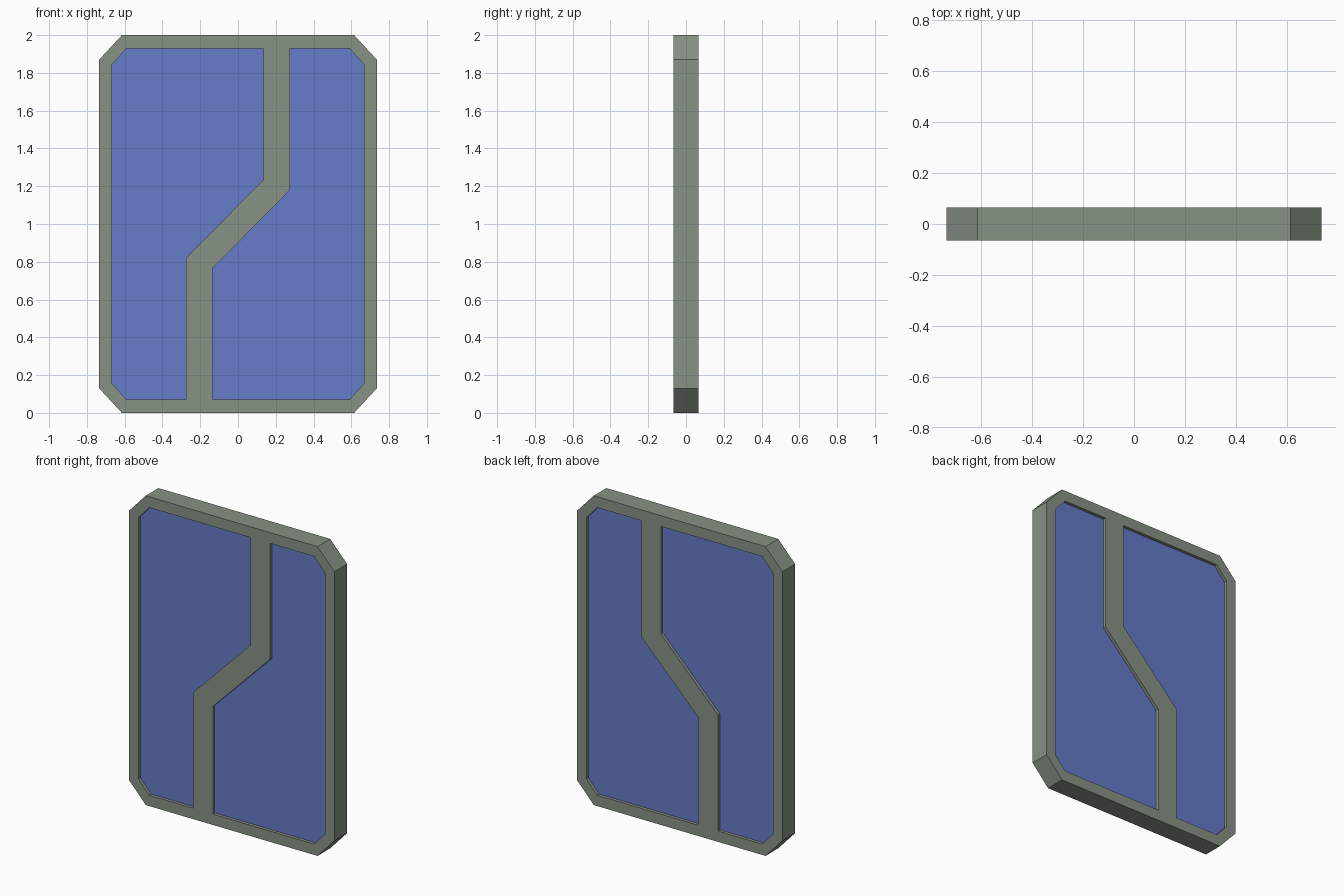
import bpy
import bmesh
from math import radians
from mathutils import Matrix

cube = bpy.data.objects.get("Cube")
if cube:
    bpy.data.objects.remove(cube, do_unlink=True)


def srgb(r, g, b):
    lin = [((c / 255 + 0.055) / 1.055) ** 2.4 for c in (r, g, b)]
    return (*lin, 1.0)


def material(name, colour):
    mat = bpy.data.materials.new(name)
    mat.use_nodes = True
    mat.diffuse_color = colour
    for node in mat.node_tree.nodes:
        if node.type == 'BSDF_PRINCIPLED':
            node.inputs["Base Color"].default_value = colour
    return mat


def slab(name, outlines, half_depth, mat):
    """Extrude closed outlines (inner ones become holes) and stand them upright."""
    curve = bpy.data.curves.new(name + "_outline", 'CURVE')
    curve.dimensions = '2D'
    curve.fill_mode = 'BOTH'
    curve.extrude = half_depth
    for points in outlines:
        spline = curve.splines.new('POLY')
        spline.points.add(len(points) - 1)
        for p, (x, z) in zip(spline.points, points):
            p.co = (x, z, 0, 1)
        spline.use_cyclic_u = True
    temp = bpy.data.objects.new(name + "_temp", curve)
    bpy.context.collection.objects.link(temp)
    graph = bpy.context.evaluated_depsgraph_get()
    mesh = bpy.data.meshes.new_from_object(temp.evaluated_get(graph))
    bpy.data.objects.remove(temp, do_unlink=True)
    bpy.data.curves.remove(curve)

    # Weld caps to sides and keep the faces flat
    bm = bmesh.new()
    bm.from_mesh(mesh)
    bmesh.ops.transform(bm, matrix=Matrix.Rotation(radians(90), 4, 'X'), verts=bm.verts)
    bmesh.ops.remove_doubles(bm, verts=bm.verts, dist=0.0001)
    bmesh.ops.recalc_face_normals(bm, faces=bm.faces)
    for face in bm.faces:
        face.smooth = False
        face.material_index = 0
    bm.to_mesh(mesh)
    bm.free()
    mesh.name = name
    mesh.materials.clear()
    mesh.materials.append(mat)
    obj = bpy.data.objects.new(name, mesh)
    bpy.context.collection.objects.link(obj)
    return obj


frame_grey = material("frame_grey_green", srgb(135, 146, 133))
panel_blue = material("panel_blue", srgb(102, 124, 200))

# Outer outline with clipped corners
W, C, D = 0.735, 0.615, 0.13
outer = [(-C, 0), (C, 0), (W, D), (W, 2 - D), (C, 2), (-C, 2), (-W, 2 - D), (-W, D)]

# Right pane, and its half-turn copy on the left
right_pane = [(-0.667, 0.155), (-0.59, 0.07), (-0.275, 0.07), (-0.275, 0.82),
              (0.135, 1.235), (0.135, 1.93), (-0.59, 1.93), (-0.667, 1.845)]
left_pane = [(-x, 2 - z) for x, z in right_pane]

# Frame with its stepped divider, and the recessed panes
slab("frame", [outer, right_pane, left_pane], 0.065, frame_grey)
slab("right_pane", [right_pane], 0.045, panel_blue)
slab("left_pane", [left_pane], 0.045, panel_blue)
